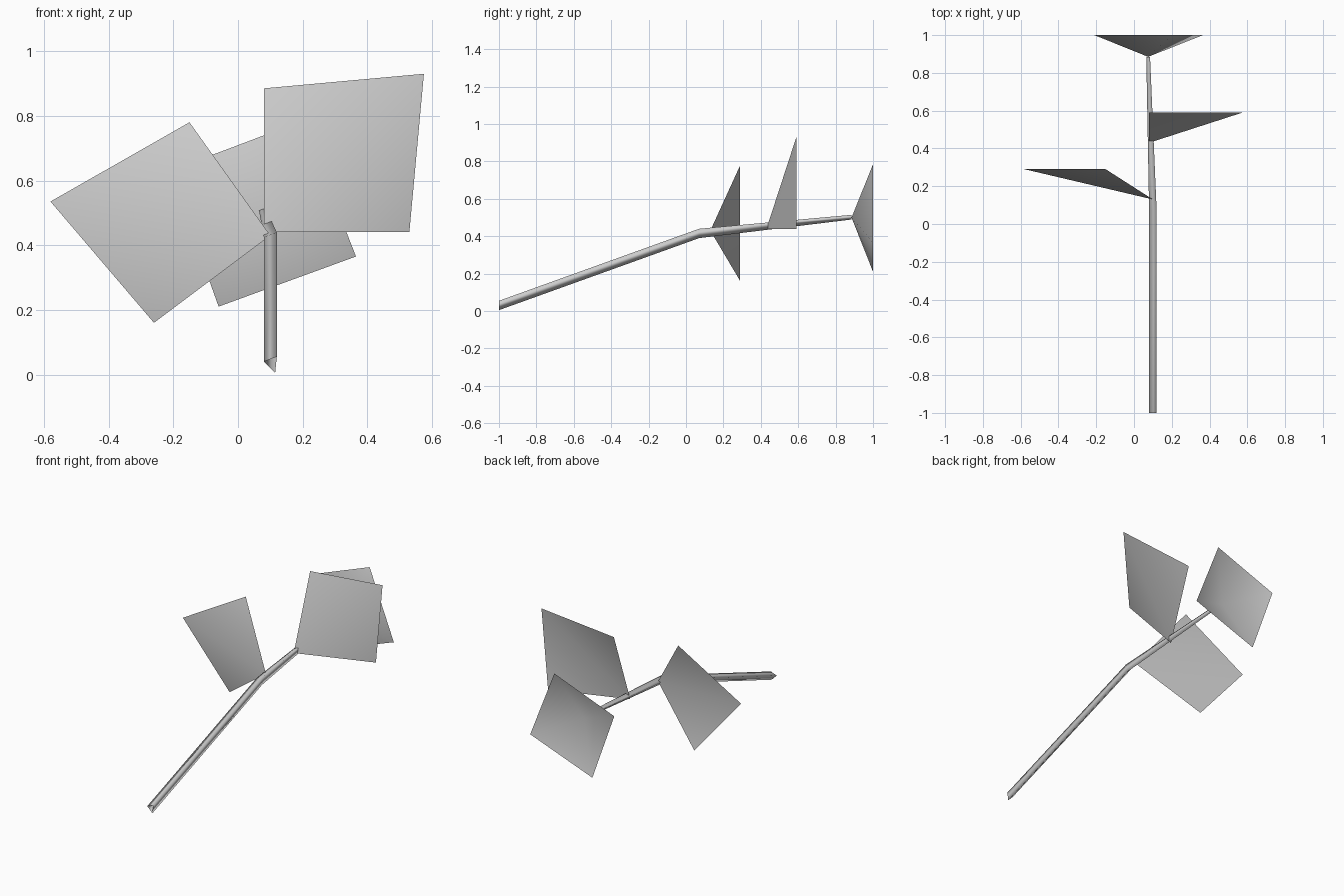
import bpy

cube = bpy.data.objects.get("Cube")
if cube:
    bpy.data.objects.remove(cube, do_unlink=True)

grey = bpy.data.materials.new("plain grey")
grey.use_nodes = True
colour = (0.6, 0.6, 0.6, 1)
grey.diffuse_color = colour
grey.node_tree.nodes["Principled BSDF"].inputs["Base Color"].default_value = colour


def add_mesh(name, verts, faces):
    mesh = bpy.data.meshes.new(name)
    mesh.from_pydata(verts, [], faces)
    mesh.materials.append(grey)
    mesh.shade_smooth()
    obj = bpy.data.objects.new(name, mesh)
    bpy.context.collection.objects.link(obj)
    return obj


def add_leaf(name, base, rim_y, rim, closed=False):
    """Thin sheet fanned out from its base point to an outline at one depth."""
    verts = [base] + [(x, rim_y, z) for x, z in rim]
    n = len(rim)
    count = n if closed else n - 1
    faces = [(0, 1 + i, 1 + (i + 1) % n) for i in range(count)]
    return add_mesh(name, verts, faces)


# Stem: open three-sided tube, bent once and tapering to the tip
section = [(-0.02, 0.01), (0.02, 0.025), (0.015, -0.025)]
path = [((0.1, -1, 0.03), 1), ((0.1, 0.07, 0.415), 1), ((0.075, 0.885, 0.502), 0.5)]
rings = [(c[0] + s * x, c[1], c[2] + s * z) for c, s in path for x, z in section]
sides = [(r + i, r + (i + 1) % 3, r + 3 + (i + 1) % 3, r + 3 + i)
         for r in (0, 3) for i in range(3)]
add_mesh("stem", rings, sides)

# Side leaves: hang from one corner, creased toward the opposite corner
add_leaf("right_leaf", (0.1, 0.13, 0.43), 0.29,
         [(-0.26, 0.16), (-0.58, 0.535), (-0.15, 0.78)])
add_leaf("left_leaf", (0.08, 0.43, 0.44), 0.59,
         [(0.08, 0.885), (0.575, 0.93), (0.53, 0.44)])

# Tip leaf: shallow open cup around the end of the stem
add_leaf("tip_leaf", (0.075, 0.885, 0.5), 1.0,
         [(-0.21, 0.63), (0.2, 0.785), (0.365, 0.365), (-0.06, 0.21)], closed=True)

# Face every sheet toward the front
for name in ("right_leaf", "left_leaf", "tip_leaf"):
    mesh = bpy.data.objects[name].data
    if sum(p.normal.y * p.area for p in mesh.polygons) > 0:
        mesh.flip_normals()
